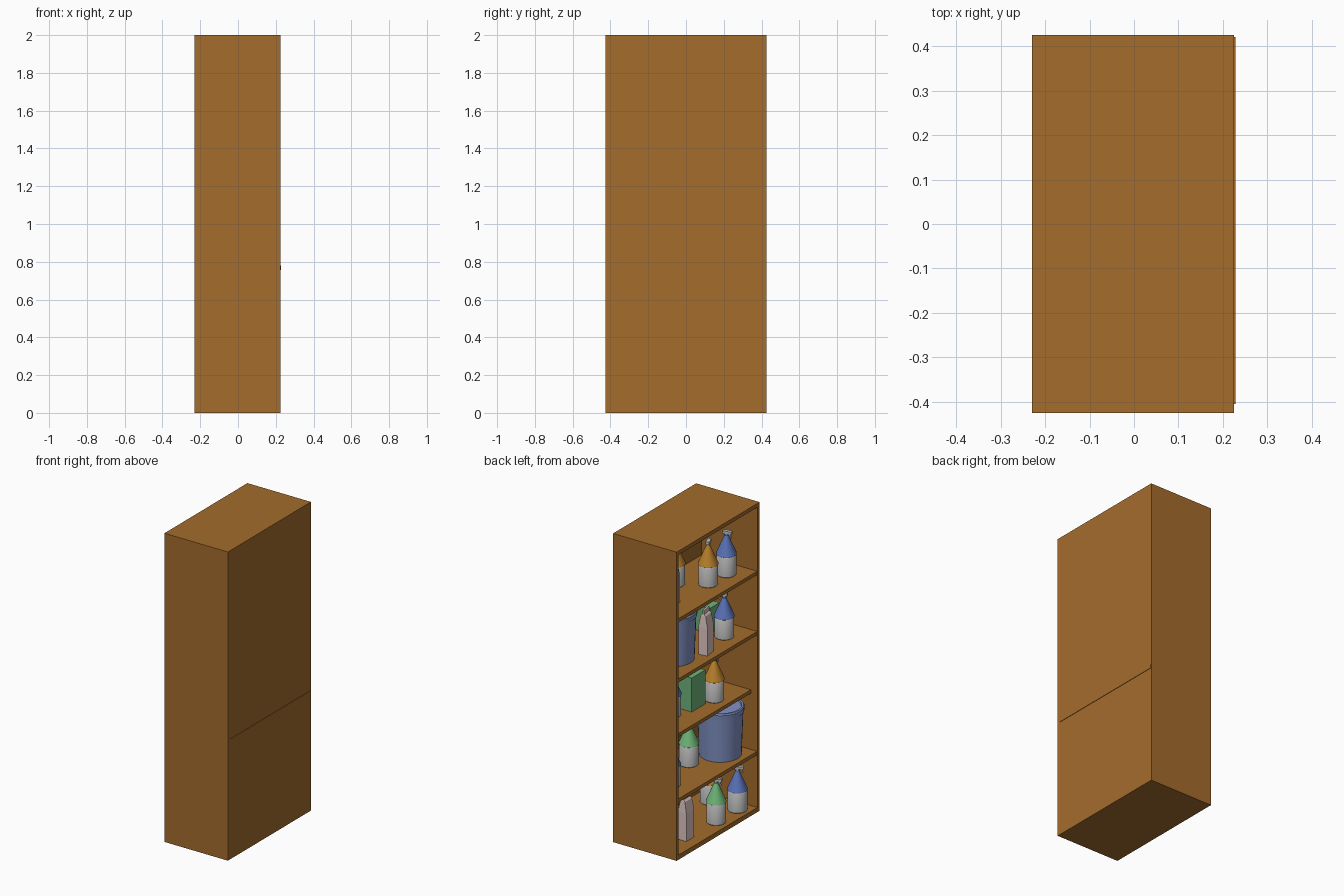
import bpy, bmesh, math
from mathutils import Matrix, Vector

if "Cube" in bpy.data.objects:
    bpy.data.objects.remove(bpy.data.objects["Cube"])


def srgb(r, g, b):
    f = lambda c: c / 12.92 if c <= 0.04045 else ((c + 0.055) / 1.055) ** 2.4
    return (f(r / 255), f(g / 255), f(b / 255), 1)


COLOURS = {
    "wood": (164, 108, 44), "white_plastic": (192, 192, 192),
    "blue": (105, 132, 212), "orange": (212, 148, 50), "green": (128, 208, 138),
    "pale_pink": (222, 198, 194), "bucket_blue": (130, 146, 196),
    "box_green": (112, 180, 124),
}
MATS = {}
for name, rgb in COLOURS.items():
    MATS[name] = bpy.data.materials.new(name)
    MATS[name].diffuse_color = srgb(*rgb)


def finish(name, bm, mat, matrix=None, smooth=False):
    bmesh.ops.recalc_face_normals(bm, faces=bm.faces)
    mesh = bpy.data.meshes.new(name)
    bm.to_mesh(mesh)
    bm.free()
    if matrix:
        mesh.transform(matrix)
    mesh.materials.append(MATS[mat])
    if smooth:
        mesh.shade_smooth()
        mesh.set_sharp_from_angle(angle=math.radians(35))
    ob = bpy.data.objects.new(name, mesh)
    bpy.context.collection.objects.link(ob)
    return ob


def box(name, lo, hi, mat, matrix=None):
    bm = bmesh.new()
    bmesh.ops.create_cube(bm, size=1)
    for v in bm.verts:
        v.co = Vector([lo[i] + (v.co[i] + 0.5) * (hi[i] - lo[i]) for i in range(3)])
    return finish(name, bm, mat, matrix)


def lathe(name, profile, mat, matrix, sides=28):
    """Closed solid of revolution from (radius, height) points."""
    bm = bmesh.new()
    rings = [[bm.verts.new((r * math.cos(math.tau * i / sides),
                            r * math.sin(math.tau * i / sides), z))
              for i in range(sides)] for r, z in profile]
    for a, b in zip(rings, rings[1:]):
        for i in range(sides):
            j = (i + 1) % sides
            bm.faces.new((a[i], a[j], b[j], b[i]))
    bm.faces.new(rings[0])
    bm.faces.new(rings[-1])
    return finish(name, bm, mat, matrix, True)


def place(x, y, z, yaw=0):
    return Matrix.Translation((x, y, z)) @ Matrix.Rotation(math.radians(yaw), 4, "Z")


# spray bottle: plain body, coloured cone, trigger head
def bottle(x, y, z, colour, yaw=0):
    m = place(x, y, z, yaw)
    lathe("bottle_body", [(0.054, 0), (0.058, 0.004), (0.058, 0.125), (0.054, 0.132)],
          "white_plastic", m)
    lathe("bottle_cone", [(0.055, 0.13), (0.060, 0.133), (0.060, 0.14), (0.014, 0.248),
                          (0.014, 0.256)], colour, m)
    lathe("bottle_neck", [(0.010, 0.25), (0.010, 0.27)], "white_plastic", m, 12)
    box("spray_head", (-0.035, -0.011, 0.264), (0.02, 0.011, 0.282), "white_plastic", m)
    t = m @ Matrix.Translation((-0.018, 0, 0.266)) @ Matrix.Rotation(math.radians(25), 4, "Y")
    box("spray_trigger", (-0.004, -0.006, -0.03), (0.004, 0.006, 0), "white_plastic", t)


# carton with a pinched gable top
def carton(x, y, z, yaw=0):
    bm = bmesh.new()
    levels = [(0.030, 0.040, 0), (0.030, 0.040, 0.18), (0.017, 0.036, 0.25),
              (0.006, 0.034, 0.262), (0.006, 0.034, 0.288)]
    rings = [[bm.verts.new((sx * a, sy * b, h))
              for sx, sy in ((-1, -1), (1, -1), (1, 1), (-1, 1))] for a, b, h in levels]
    for a, b in zip(rings, rings[1:]):
        for i in range(4):
            j = (i + 1) % 4
            bm.faces.new((a[i], a[j], b[j], b[i]))
    bm.faces.new(rings[0])
    bm.faces.new(rings[-1])
    finish("carton", bm, "pale_pink", place(x, y, z, yaw))


# tapered bucket with a lid rim
def bucket(x, y, z):
    m = place(x, y, z)
    lathe("bucket_body", [(0.125, 0), (0.135, 0.28)], "bucket_blue", m, 32)
    lathe("bucket_lid", [(0.140, 0.28), (0.142, 0.31), (0.137, 0.318), (0.125, 0.318),
                         (0.122, 0.31)], "bucket_blue", m, 32)


# cabinet carcass, open towards -x
XF, XB, Y = -0.23, 0.225, 0.425
box("side_panel_front", (XF, -Y, 0), (XB, -Y + 0.022, 2), "wood")
box("side_panel_back", (XF, Y - 0.022, 0), (XB, Y, 2), "wood")
box("top_panel", (XF, -Y + 0.022, 1.975), (XB, Y - 0.022, 2), "wood")
box("base_panel", (XF, -Y + 0.022, 0), (XB, Y - 0.022, 0.03), "wood")
box("rear_panel", (0.17, -Y + 0.022, 0.03), (XB, Y - 0.022, 1.975), "wood")

# shelves; the middle one is pushed back and pokes through the rear
TOPS = [0.03, 0.393, 0.78, 1.17, 1.56]
for i, t in enumerate(TOPS[1:], 1):
    if i == 2:
        box("middle_shelf", (-0.183, -0.405, t - 0.023), (0.228, 0.421, t), "wood")
    else:
        box("shelf", (XF + 0.002, -Y + 0.022, t - 0.023), (0.172, Y - 0.022, t), "wood")

# bottles: shelf index, x, y, colour, nozzle direction
for s, x, y, c, yaw in [
        (0, -0.152, -0.31, "blue", 40), (0, -0.146, -0.10, "green", 20),
        (0, 0.046, -0.31, "orange", 150), (0, 0.05, 0.30, "orange", 0),
        (1, 0.0, -0.03, "green", 60), (1, -0.08, 0.27, "blue", 0),
        (2, -0.084, -0.17, "orange", 80), (2, 0.0, 0.15, "blue", 0),
        (3, -0.11, -0.235, "blue", 200),
        (4, -0.103, -0.267, "blue", 10), (4, -0.096, -0.09, "orange", 110),
        (4, 0.063, 0.02, "orange", 30)]:
    bottle(x, y, TOPS[s], c, yaw)

# cartons
for s, x, y, yaw in [(0, -0.13, 0.185, 0), (3, -0.15, 0.01, 8), (4, -0.073, 0.25, 0)]:
    carton(x, y, TOPS[s], yaw)

# buckets
bucket(-0.068, -0.255, TOPS[1])
bucket(-0.035, 0.18, TOPS[3])

# green boxes
box("green_box", (-0.05, -0.07, 0), (0.05, 0.07, 0.22), "box_green",
    place(-0.026, -0.02, TOPS[2]))
box("small_green_box", (-0.05, -0.05, 0), (0.05, 0.05, 0.165), "box_green",
    place(0.03, -0.265, TOPS[3]))

for m in bpy.data.materials:
    if m.users and not m.is_grease_pencil:
        m.use_nodes = True
        m.node_tree.nodes["Principled BSDF"].inputs["Base Color"].default_value = m.diffuse_color
